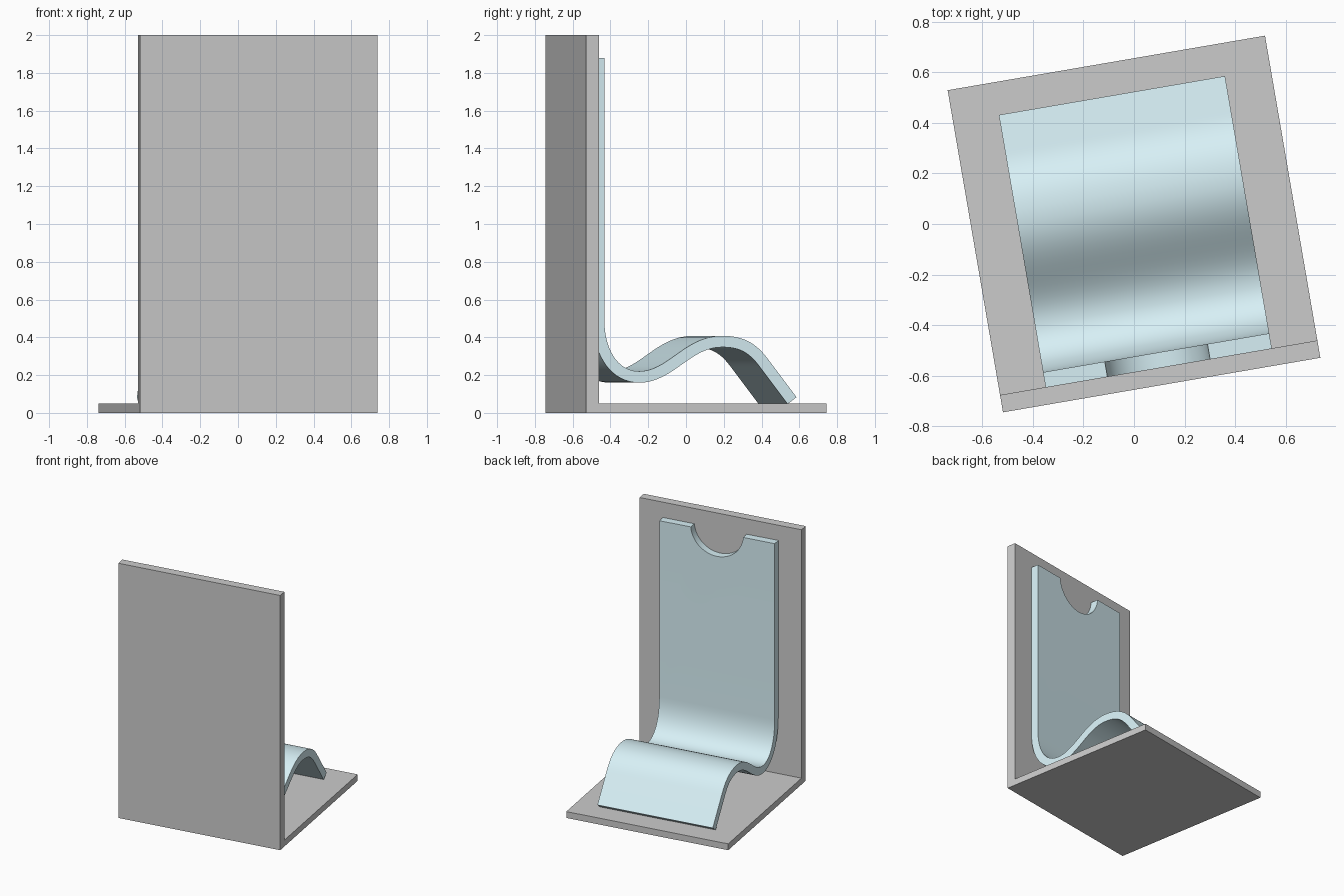
import bpy, bmesh
from math import radians, cos, sin
from mathutils import Vector, Matrix
from mathutils.geometry import interpolate_bezier

if "Cube" in bpy.data.objects:
    bpy.data.objects.remove(bpy.data.objects["Cube"])

TURN = Matrix.Rotation(radians(9.75), 4, 'Z')
W, D = 0.637, 0.6465          # half width and half depth of the stand
INNER = -0.577                # inside face of the upright panel


def add_object(name, bm):
    bmesh.ops.recalc_face_normals(bm, faces=bm.faces)
    mesh = bpy.data.meshes.new(name)
    bm.to_mesh(mesh)
    bm.free()
    ob = bpy.data.objects.new(name, mesh)
    bpy.context.collection.objects.link(ob)
    ob.matrix_world = TURN
    return ob


def box(name, lo, hi):
    lo, hi = Vector(lo), Vector(hi)
    bm = bmesh.new()
    bmesh.ops.create_cube(bm, size=1, matrix=Matrix.Translation((lo + hi) / 2)
                          @ Matrix.Diagonal((*(hi - lo), 1)))
    return add_object(name, bm)


# Upright panel and base plate
box("upright_panel", (-W, -D, 0), (W, INNER, 2))
box("base_plate", (-W, INNER, 0), (W, D, 0.05))

# Centre line of the bent sheet as (depth, height)
segments = [
    ((-0.547, 0.50), (-0.547, 0.30), (-0.45, 0.19), (-0.33, 0.19)),
    ((-0.33, 0.19), (-0.16, 0.19), (-0.07, 0.378), (0.115, 0.378)),
    ((0.115, 0.378), (0.22, 0.378), (0.28, 0.345), (0.342, 0.262)),
]
path = [Vector((-0.547, 1.88)), Vector((-0.547, 0.50))]
for seg in segments:
    path += [p.xy for p in interpolate_bezier(*[Vector((*c, 0)) for c in seg], 17)[1:]]
path.append(Vector((0.492, 0.065)))

# Bent sheet: a ribbon given thickness
bm = bmesh.new()
rows = [[bm.verts.new((x, p.x, p.y)) for x in (-0.454, 0.454)] for p in path]
for a, b in zip(rows, rows[1:]):
    bm.faces.new((a[0], a[1], b[1], b[0]))
sheet = add_object("bent_sheet", bm)
solid = sheet.modifiers.new("thickness", 'SOLIDIFY')
solid.thickness, solid.offset, solid.use_even_offset = 0.06, 0, True

# Round thumb notch in the top edge
bm = bmesh.new()
bmesh.ops.create_cone(bm, cap_ends=True, segments=64, radius1=0.207, radius2=0.207, depth=0.3,
                      matrix=Matrix.Translation((0, -0.547, 1.897)) @ Matrix.Rotation(radians(90), 4, 'X'))
cutter = add_object("notch_cutter", bm)
cutter.hide_render = True
cut = sheet.modifiers.new("notch", 'BOOLEAN')
cut.operation, cut.object, cut.solver = 'DIFFERENCE', cutter, 'EXACT'

bpy.context.view_layer.objects.active = sheet
sheet.select_set(True)
for m in list(sheet.modifiers):
    bpy.ops.object.modifier_apply(modifier=m.name)
bpy.data.objects.remove(cutter)
bpy.ops.object.shade_smooth_by_angle(angle=radians(30))

mat = bpy.data.materials.new("pale_blue")
mat.diffuse_color = (0.68, 0.87, 0.92, 1)
mat.use_nodes = True
mat.node_tree.nodes["Principled BSDF"].inputs["Base Color"].default_value = mat.diffuse_color
sheet.data.materials.clear()
sheet.data.materials.append(mat)
